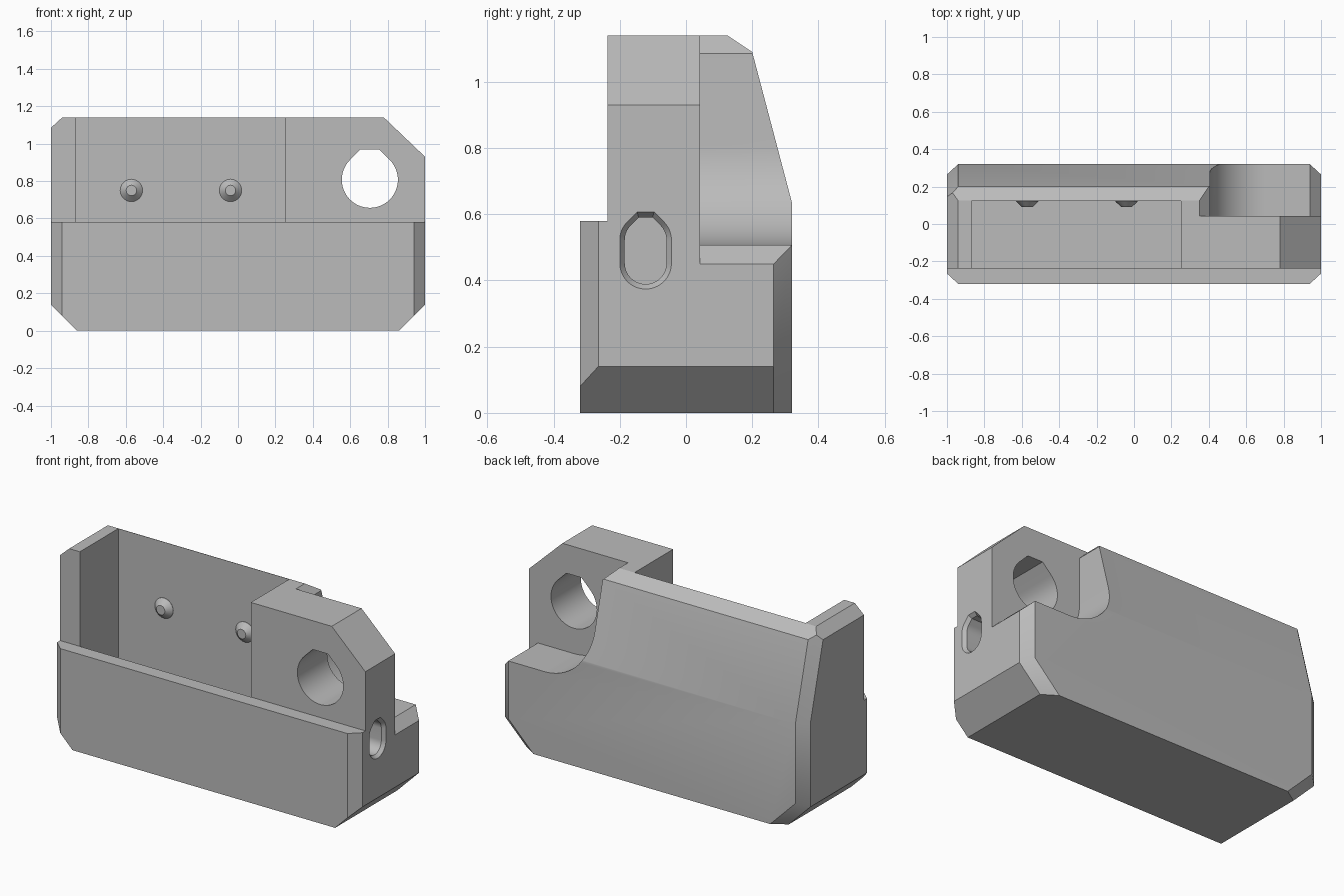
import bpy, bmesh, math
from mathutils import Vector

cube = bpy.data.objects.get("Cube")
if cube:
    bpy.data.objects.remove(cube, do_unlink=True)

grey = bpy.data.materials.new("plain_grey")
grey.use_nodes = True
GREY = (0.5, 0.5, 0.5, 1)
grey.diffuse_color = GREY
grey.node_tree.nodes["Principled BSDF"].inputs["Base Color"].default_value = GREY


def finish(bm, name):
    bmesh.ops.recalc_face_normals(bm, faces=bm.faces)
    mesh = bpy.data.meshes.new(name)
    bm.to_mesh(mesh)
    bm.free()
    mesh.materials.append(grey)
    obj = bpy.data.objects.new(name, mesh)
    bpy.context.collection.objects.link(obj)
    return obj


def loft(rings):
    """Skin closed rings of equal length and cap both ends."""
    bm = bmesh.new()
    loops = [[bm.verts.new(p) for p in ring] for ring in rings]
    n = len(loops[0])
    for a, b in zip(loops, loops[1:]):
        for i in range(n):
            j = (i + 1) % n
            bm.faces.new((a[i], a[j], b[j], b[i]))
    bm.faces.new(loops[0])
    bm.faces.new(loops[-1])
    return bm


def along_x(profile, x):
    return [(x, u, v) for u, v in profile]


def along_y(profile, y):
    return [(u, y, v) for u, v in profile]


def arc(cx, cz, r, start, end, steps):
    angles = [math.radians(start + (end - start) * i / steps) for i in range(steps + 1)]
    return [(cx + r * math.cos(a), cz + r * math.sin(a)) for a in angles]


def teardrop(cx, low, high, r):
    """Round-bottomed opening with a 45 degree roof cut off flat."""
    top = high + r * 1.085
    half = r * math.sqrt(2) - r * 1.085
    return (arc(cx, low, r, 180, 360, 32) + arc(cx, high, r, 0, 45, 8)
            + [(cx + half, top), (cx - half, top)] + arc(cx, high, r, 135, 180, 8))


def trim(bm, a, b, c):
    """Slice off everything outside the plane through three points."""
    a, b, c = Vector(a), Vector(b), Vector(c)
    normal = (b - a).cross(c - a).normalized()
    if normal.dot(Vector((0, 0, 0.5)) - a) > 0:
        normal = -normal
    cut = bmesh.ops.bisect_plane(bm, geom=bm.verts[:] + bm.edges[:] + bm.faces[:],
                                 plane_co=a, plane_no=normal, dist=1e-5, clear_outer=True)
    edges = [e for e in cut["geom_cut"] if isinstance(e, bmesh.types.BMEdge)]
    bmesh.ops.edgenet_fill(bm, edges=edges)


# Body: stepped front, sloping back
side_profile = [(-0.32, 0), (-0.32, 0.58), (-0.237, 0.58), (-0.237, 1.14),
                (0.125, 1.14), (0.2, 1.09), (0.32, 0.635), (0.32, 0)]
bm = loft([along_x(side_profile, -1), along_x(side_profile, 1)])

# Chamfers shared by both ends
for s in (-1, 1):
    trim(bm, (s * 0.86, 0, 0), (s, 0, 0.14), (s, 1, 0.14))
    trim(bm, (s * 0.94, -0.32, 0), (s, -0.265, 0), (s, -0.265, 1))
    trim(bm, (s * 0.94, 0.32, 0), (s, 0.265, 0), (s, 0.265, 1))
    trim(bm, (s * 0.94, 0.32, 0.635), (s * 0.94, 0.2, 1.09), (s, 0.265, 0.635))
    trim(bm, (s, 0.265, 0.14), (s * 0.86, 0.265, 0), (s * 0.94, 0.32, 0.165))
# Top corners
trim(bm, (-0.94, 0, 1.14), (-1, 0, 1.085), (-1, 1, 1.085))
trim(bm, (0.78, 0, 1.14), (1, 0, 0.93), (1, 1, 0.93))
body = finish(bm, "holder_body")

# Cutters: tray pocket, rear notch, round hole, side slot
pocket = [(-0.237, 0.13), (0.123, 0.13), (0.123, 1.3), (-0.5, 1.3), (-0.5, 0.6), (-0.237, 0.581)]
notch = ([(0.2, 1.29), (0.405, 1.085)] + arc(0.705, 0.807, 0.3, 180, 270, 24)
         + [(0.94, 0.507), (1.3, 0.165), (1.3, 1.29)])
hole = teardrop(0.705, 0.807, 0.807, 0.15)
slot_in = teardrop(-0.122, 0.452, 0.522, 0.063)
slot_out = teardrop(-0.122, 0.452, 0.522, 0.078)
cutters = [
    loft([along_x(pocket, -0.87), along_x(pocket, 0.25)]),
    loft([along_y(notch, 0.042), along_y(notch, 0.6)]),
    loft([along_y(hole, -0.6), along_y(hole, 0.6)]),
    loft([along_x(slot_in, 0.2), along_x(slot_in, 0.98),
          along_x(slot_out, 1.0), along_x(slot_out, 1.1)]),
]
bpy.context.view_layer.objects.active = body
for i, shape in enumerate(cutters):
    cutter = finish(shape, f"cutter_{i}")
    cutter.hide_render = True
    mod = body.modifiers.new("cut", "BOOLEAN")
    mod.operation, mod.solver, mod.object = "DIFFERENCE", "EXACT", cutter
    bpy.ops.object.modifier_apply(modifier=mod.name)
    bpy.data.objects.remove(cutter, do_unlink=True)

# Locating studs on the pocket wall
parts = [body]
for name, x in (("right_stud", -0.57), ("left_stud", -0.04)):
    rings = [along_y(arc(x, 0.75, r, 0, 345, 23), y)
             for r, y in ((0.06, 0.13), (0.06, 0.121), (0.028, 0.09))]
    parts.append(finish(loft(rings), name))

bpy.ops.object.select_all(action="DESELECT")
for obj in parts:
    obj.select_set(True)
bpy.ops.object.shade_smooth_by_angle(angle=math.radians(30))
